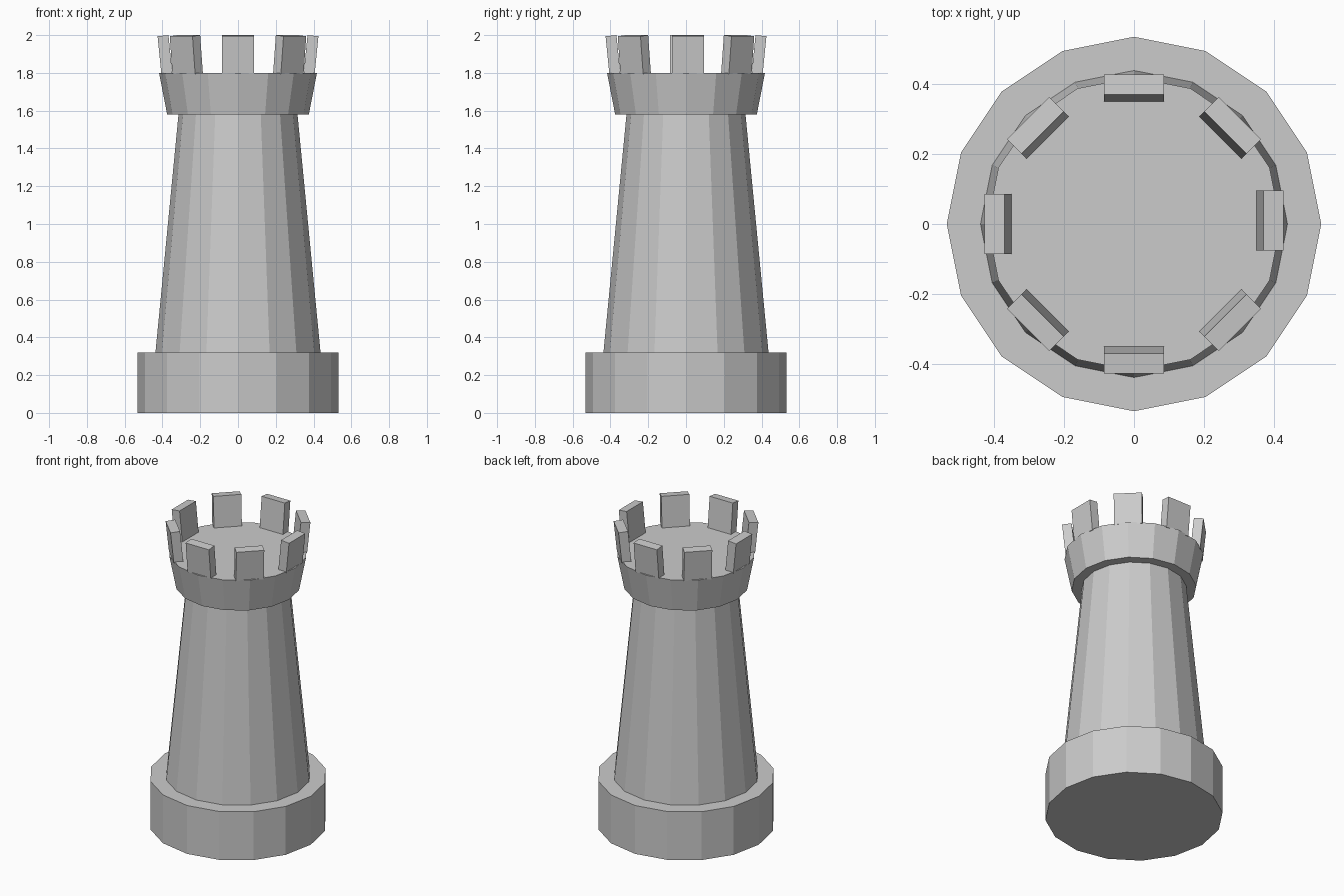
import bpy, math
from mathutils import Matrix

if "Cube" in bpy.data.objects:
    bpy.data.objects.remove(bpy.data.objects["Cube"])

SIDES = 16


def drum(name, r_low, r_high, z_low, z_high):
    """Sixteen-sided tapered drum with a corner on each axis."""
    bpy.ops.mesh.primitive_cone_add(vertices=SIDES, radius1=r_low, radius2=r_high,
                                    depth=z_high - z_low,
                                    location=(0, 0, (z_low + z_high) / 2))
    obj = bpy.context.object
    obj.name = name
    return obj


# Stacked tower sections
drum("base", 0.533, 0.533, 0.0, 0.32)
drum("tower_body", 0.437, 0.315, 0.32, 1.58)
drum("collar", 0.375, 0.418, 1.58, 1.80)

# Eight battlement blocks leaning outward with the collar's slope
LEAN = math.atan2(0.02, 0.2)
for i in range(8):
    bpy.ops.mesh.primitive_cube_add(size=1)
    block = bpy.context.object
    block.name = f"battlement_{i + 1}"
    side_shift = 0.01 if i == 0 else 0.0
    block.data.transform(Matrix.Rotation(i * math.pi / 4, 4, 'Z')
                         @ Matrix.Translation((0.387, side_shift, 1.8965))
                         @ Matrix.Rotation(LEAN, 4, 'Y')
                         @ Matrix.Diagonal((0.058, 0.17, 0.202, 1)))
